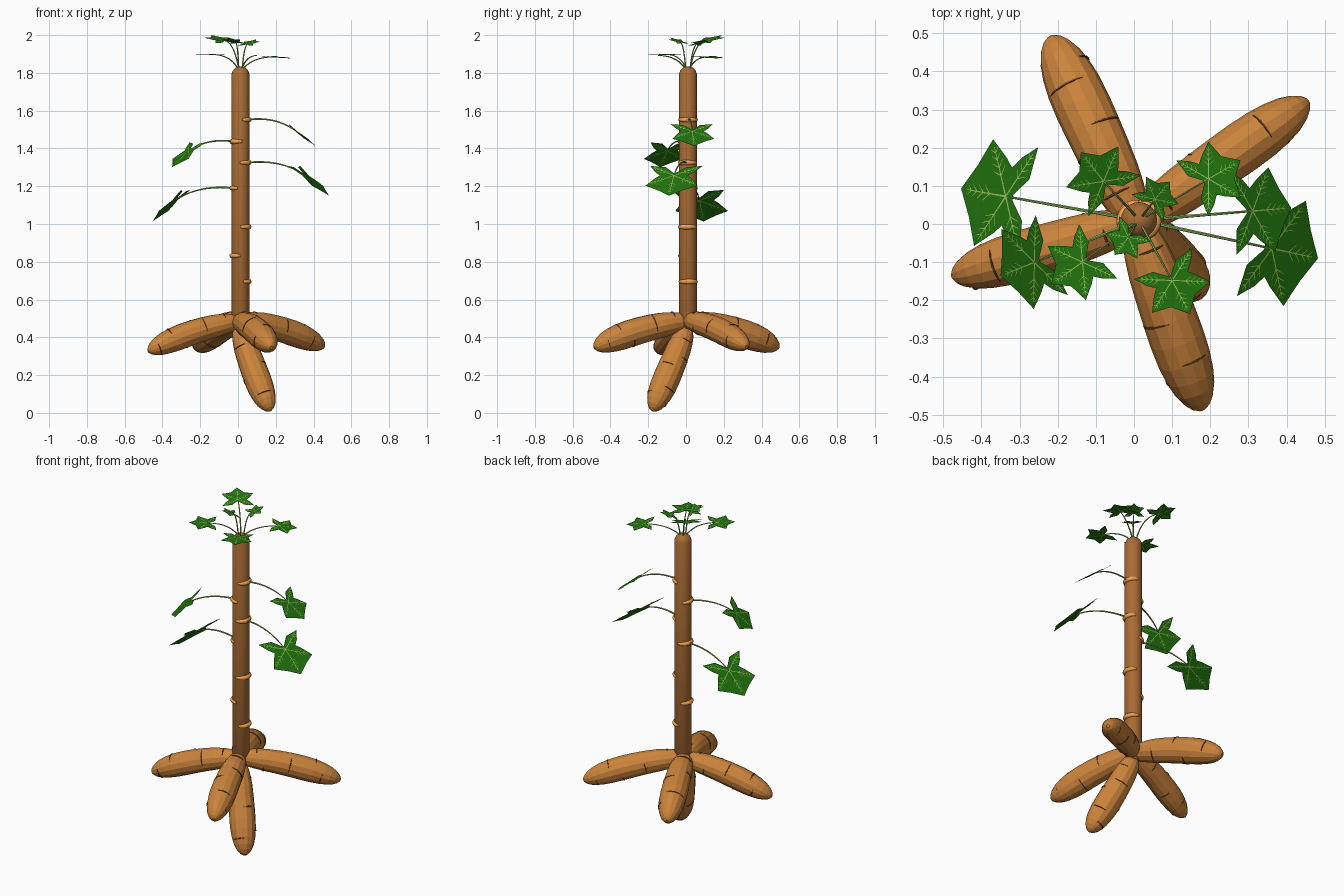
import bpy, bmesh, math, random
from mathutils import Vector, Matrix

if "Cube" in bpy.data.objects:
    bpy.data.objects.remove(bpy.data.objects["Cube"])

random.seed(4)
CX, CY, STEM_R = 0.013, 0.01, 0.0475


def material(name, rgb):
    m = bpy.data.materials.new(name)
    m.diffuse_color = (*rgb, 1)
    m.use_nodes = True
    m.node_tree.nodes["Principled BSDF"].inputs["Base Color"].default_value = m.diffuse_color
    return m


STEM = material("stem_brown", (0.4, 0.15, 0.035))
NODE = material("node_orange", (0.9, 0.36, 0.08))
ROOT = material("root_tan", (0.6, 0.23, 0.045))
SCAR = material("scar_brown", (0.16, 0.06, 0.015))
LEAF = material("leaf_green", (0.015, 0.17, 0.004))
VEIN = material("vein_green", (0.32, 0.55, 0.1))
PETIOLE = material("petiole_green", (0.28, 0.5, 0.12))


def finish(name, bm, mat, smooth=False):
    me = bpy.data.meshes.new(name)
    bm.to_mesh(me)
    bm.free()
    me.materials.append(mat)
    for p in me.polygons:
        p.use_smooth = smooth
    ob = bpy.data.objects.new(name, me)
    bpy.context.collection.objects.link(ob)
    return ob


def frame(pts, i, ref):
    t = (pts[min(i + 1, len(pts) - 1)] - pts[max(i - 1, 0)]).normalized()
    a = ref.cross(t).normalized()
    return a, t.cross(a)


def add_tube(bm, pts, radii, sides, ref):
    """Loft rings of the given radii along a path and cap both ends."""
    rings = []
    for i, (p, r) in enumerate(zip(pts, radii)):
        a, b = frame(pts, i, ref)
        rings.append([bm.verts.new(p + r * (a * math.cos(k) + b * math.sin(k)))
                      for k in (2 * math.pi * s / sides for s in range(sides))])
    for r0, r1 in zip(rings, rings[1:]):
        for s in range(sides):
            n = (s + 1) % sides
            bm.faces.new((r0[s], r0[n], r1[n], r1[s]))
    bm.faces.new(rings[0][::-1])
    bm.faces.new(rings[-1])


def bezier(a, b, c, ts):
    return [a * (1 - t) ** 2 + b * 2 * t * (1 - t) + c * t * t for t in ts]


X, Z = Vector((1, 0, 0)), Vector((0, 0, 1))

# Stem with a domed top
prof = [(0.43, 0.03), (0.46, STEM_R), (1.795, STEM_R), (1.815, 0.039), (1.828, 0.025), (1.834, 0.008)]
bm = bmesh.new()
add_tube(bm, [Vector((CX, CY, z)) for z, r in prof], [r for z, r in prof], 20, X)
stem = finish("stem", bm, STEM, True)

# Storage roots: start height, tip, thickness scale
T = [0, .03, .08, .16, .26, .38, .5, .62, .73, .82, .89, .945, .98, 1]
R = [.022, .037, .048, .056, .062, .065, .067, .068, .066, .060, .051, .038, .024, .009]
roots = [("left", .485, (-.475, -.137, .325), .98),
         ("right", .49, (.455, .322, .35), 1.0),
         ("back", .485, (-.218, .490, .345), 1.1),
         ("front", .485, (.178, -.486, .345), 1.07),
         ("lower", .455, (.17, -.178, .012), 1.06)]
for name, z0, tip, k in roots:
    a, c = Vector((0.005, 0.005, z0)), Vector(tip)
    lift = Vector((0, 0, 0.045)) if name != "lower" else Vector((-.01, .01, 0))
    ref = Z if name != "lower" else X
    mid = (a + c) / 2 + lift
    pts, radii = bezier(a, mid, c, T), [r * k for r in R]
    bm = bmesh.new()
    add_tube(bm, pts, radii, 14, ref)
    finish(name + "_root", bm, ROOT)
    # Dark creases wrapped part way round the root
    bm = bmesh.new()
    for i in range(3, 11):
        u, v = frame(pts, i, ref)
        axis = u.cross(v)
        start = i * 2.4 + random.uniform(-.4, .4)
        span, shift = random.uniform(.9, 1.7), random.uniform(-.008, .008)
        arc = [pts[i] + axis * shift + (radii[i] - .001) *
               (u * math.cos(q) + v * math.sin(q))
               for q in (start + span * j / 8 for j in range(9))]
        add_tube(bm, arc, [.001, .0025, .003, .0035, .0035, .0035, .003, .0025, .001], 5, axis)
    finish(name + "_root_creases", bm, SCAR)


# Palmate leaf: outline of five lobes, mirrored about its centre line
def leaf(name, hub, heading, pitch, size, front_notch):
    half = [(0, 1), (30, front_notch), (60, 1), (78, .62), (92, .47), (106, .68),
            (120, 1), (142, .55), (165, .15)]
    outline = half + [(-d, r) for d, r in half[:0:-1]]
    mat = (Matrix.Translation(hub) @ Matrix.Rotation(math.radians(heading), 4, 'Z')
           @ Matrix.Rotation(-math.radians(pitch), 4, 'Y') @ Matrix.Scale(size, 4))
    polar = lambda d, r: Vector((math.cos(math.radians(d)) * r, math.sin(math.radians(d)) * r, 0))
    bm = bmesh.new()
    centre = bm.verts.new((0, 0, 0))
    rim = [bm.verts.new(polar(d, r)) for d, r in outline]
    for i, v in enumerate(rim):
        bm.faces.new((centre, v, rim[(i + 1) % len(rim)]))
    bm.transform(mat)
    finish(name, bm, LEAF)

    # Veins: a midrib with paired branches on each lobe, on both faces
    bm = bmesh.new()

    def strip(p, q, w):
        side = Vector((-(q - p).y, (q - p).x, 0)).normalized() * w
        for up in (Vector((0, 0, .012)), Vector((0, 0, -.012))):
            bm.faces.new([bm.verts.new(c + up) for c in
                          (p - side, q - side * .4, q + side * .4, p + side)])

    for d in (-120, -60, 0, 60, 120):
        strip(Vector(), polar(d, .86), .014)
        for r in (.36, .5, .64, .76):
            for s in (-45, 45):
                p = polar(d, r)
                strip(p, p + polar(d + s, .2 * (1.05 - r) + .05), .009)
    bm.transform(mat)
    finish(name + "_veins", bm, VEIN)


def petiole(name, start, ctrl, hub, r):
    bm = bmesh.new()
    ts = [i / 10 for i in range(11)]
    ref = Vector((.31, .2, 1)).cross(hub - start)
    add_tube(bm, bezier(start, ctrl, hub, ts), [r * (1 - .4 * t) for t in ts], 6, ref)
    finish(name, bm, PETIOLE)


# Leaf scars around the stem: height, heading
def node(i, z, heading):
    bm = bmesh.new()
    steps = range(-80, 81, 16)
    arc = [Vector((CX + (STEM_R - .002) * math.cos(q), CY + (STEM_R - .002) * math.sin(q), z))
           for q in (math.radians(heading + d) for d in steps)]
    add_tube(bm, arc, [.006 + .008 * math.cos(math.radians(d)) for d in steps], 8, Z)
    finish("stem_node_%d" % i, bm, NODE, True)


for i, (z, h) in enumerate([(.695, 10), (.832, 190), (.985, -10)]):
    node(i, z, h)

# Side leaves: node height, hub, pitch, size
side = [(1.19, (-.335, .072, 1.125), -43, .164), (1.325, (.36, -.064, 1.255), -40, .163),
        (1.437, (-.26, -.1, 1.388), -42, .13), (1.552, (.31, .034, 1.49), -37, .128)]
for i, (z, hub, pitch, size) in enumerate(side):
    hub = Vector(hub)
    h = math.atan2(hub.y - CY, hub.x - CX)
    start = Vector((CX + .04 * math.cos(h), CY + .04 * math.sin(h), z))
    ctrl = start.lerp(hub, .58)
    ctrl.z = z + .02
    node(i + 3, z, math.degrees(h))
    petiole("side_petiole_%d" % i, start, ctrl, hub, .005)
    leaf("side_leaf_%d" % i, hub, math.degrees(h), pitch, size, .84)

# Crown leaves: hub, heading, pitch, size
crown = [((.195, .118, 1.885), 30, -5, .098), ((.1, -.148, 1.892), -62, 0, .1),
         ((-.135, -.1, 1.897), 215, 2, .1), ((-.08, .112, 1.972), 128, 16, .1),
         ((.055, .065, 1.955), 50, 20, .064), ((-.015, -.035, 1.965), 232, 20, .062)]
for i, (hub, h, pitch, size) in enumerate(crown):
    hub = Vector(hub)
    a = math.radians(h)
    start = Vector((CX + .015 * math.cos(a), CY + .015 * math.sin(a), 1.82))
    ctrl = start.lerp(hub, .3)
    ctrl.z = hub.z
    petiole("crown_petiole_%d" % i, start, ctrl, hub, .004)
    leaf("crown_leaf_%d" % i, hub, h, pitch, size, .7)
